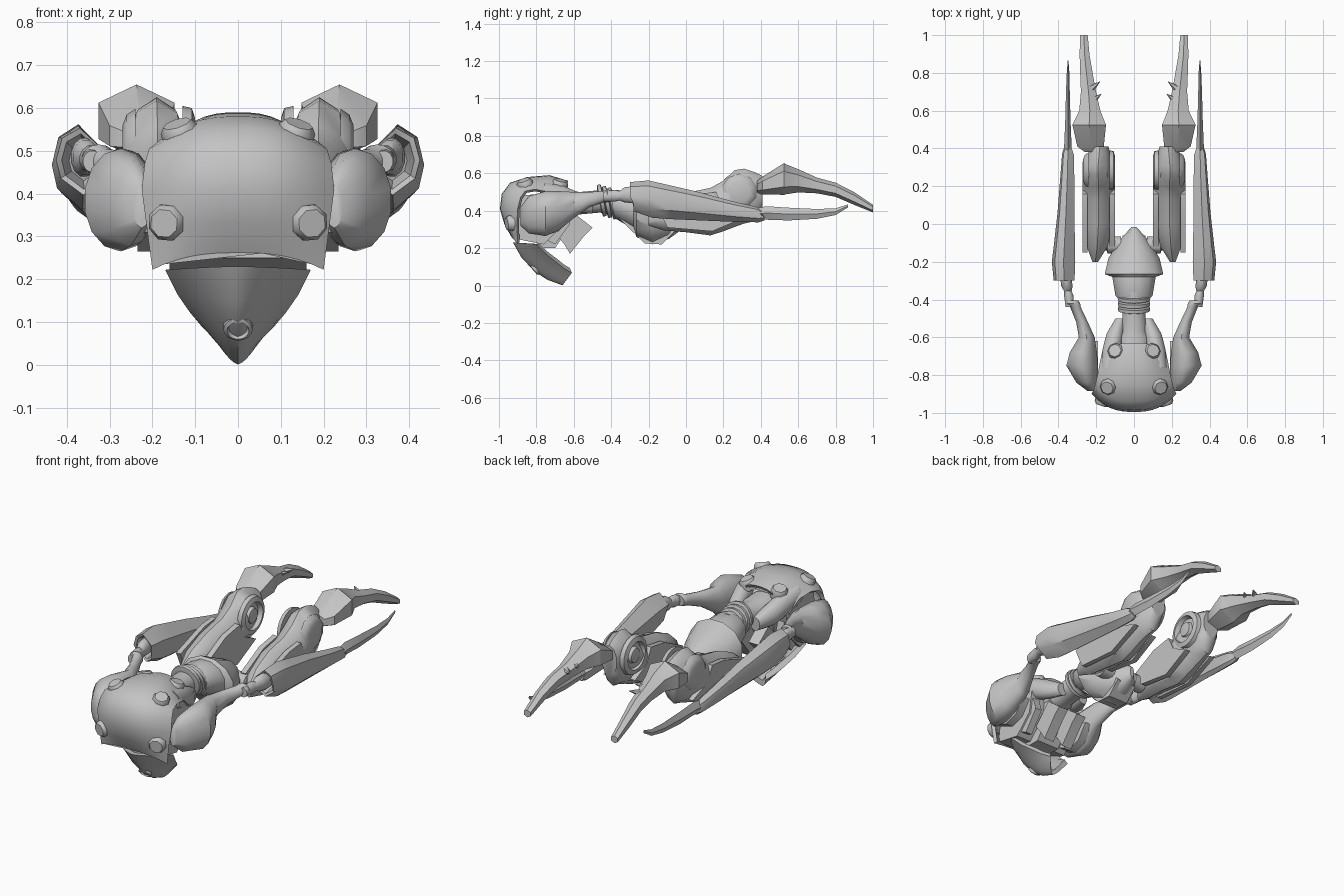
import bpy, bmesh, math
from mathutils import Vector

grey = bpy.data.materials.new("steel grey")
grey.diffuse_color = (0.55, 0.55, 0.55, 1)


def make(name, bm, mirror=False):
    bmesh.ops.recalc_face_normals(bm, faces=bm.faces)
    me = bpy.data.meshes.new(name)
    bm.to_mesh(me)
    bm.free()
    me.materials.append(grey)
    ob = bpy.data.objects.new(name, me)
    bpy.context.collection.objects.link(ob)
    if mirror:
        mod = ob.modifiers.new("mirror", 'MIRROR')
        mod.use_mirror_merge = False
    return ob


def skin(name, rings, mirror=False):
    """Closed skin over a list of point rings."""
    bm = bmesh.new()
    vs = [[bm.verts.new(p) for p in r] for r in rings]
    n = len(vs[0])
    for a, b in zip(vs, vs[1:]):
        for i in range(n):
            j = (i + 1) % n
            bm.faces.new((a[i], a[j], b[j], b[i]))
    bm.faces.new(vs[0])
    bm.faces.new(vs[-1])
    return make(name, bm, mirror)


def loft(name, secs, n=8, mirror=True, turn=0.5):
    """Sections (y, x, z, half width, half height) skinned along y."""
    dirs = [(math.cos(2 * math.pi * (i + turn) / n), math.sin(2 * math.pi * (i + turn) / n)) for i in range(n)]
    mx, mz = max(d[0] for d in dirs), max(d[1] for d in dirs)
    return skin(name, [[(x + rx * c / mx, y, z + rz * s / mz) for c, s in dirs]
                       for y, x, z, rx, rz in secs], mirror)


def shell(name, rows, power, focus, t=0.02, m=14):
    """Curved plate: rows hold centre (y, z) and edge (x, y, z)."""
    rings = []
    for cy, cz, ex, ey, ez in rows:
        outer = []
        for i in range(m + 1):
            u = 2 * i / m - 1
            k = abs(u) ** power
            outer.append(Vector((ex * u, cy + (ey - cy) * k, cz + (ez - cz) * k)))
        inner = [p + (Vector(focus) - p).normalized() * t for p in reversed(outer)]
        rings.append(outer + inner)
    return skin(name, rings)


def prism(name, pts, x0, x1, mirror=False):
    """(y, z) outline extruded across x."""
    return skin(name, [[(x, y, z) for y, z in pts] for x in (x0, x1)], mirror)


def turned(name, profile, pos, axis, n=24, mirror=True):
    """(radius, height) profile turned around an axis at pos."""
    q = Vector((0, 0, 1)).rotation_difference(Vector(axis))
    return skin(name, [[Vector(pos) + q @ Vector((r * math.cos(2 * math.pi * i / n), r * math.sin(2 * math.pi * i / n), h))
                        for i in range(n)] for r, h in profile], mirror)


# Chest carapace and pointed lower shield
shell("chest_carapace", [
    (-.935, .262, .20, -.90, .222), (-.972, .33, .213, -.905, .32),
    (-.995, .41, .225, -.90, .41), (-.985, .49, .218, -.885, .47),
    (-.94, .55, .208, -.86, .505), (-.85, .58, .195, -.81, .515),
    (-.73, .59, .18, -.73, .50), (-.63, .56, .165, -.66, .44)], 2.6, (0, -.75, .38))
shell("lower_shield", [
    (-.925, .23, .17, -.80, .222), (-.88, .15, .142, -.745, .165),
    (-.81, .075, .112, -.69, .122), (-.74, .03, .085, -.65, .09),
    (-.66, .001, .058, -.61, .068)], 1.5, (0, -.68, .22), .03)
turned("shield_nozzle", [(.018, -.05), (.02, -.01), (.026, .004), (.034, .0), (.036, -.06)],
       (0, -.812, .082), (0, -.75, -.66), 16, False)

# Bolts on the carapace
for name, pos, axis in [("front_bolt", (.165, -.935, .333), (.3, -.94, -.1)),
                        ("upper_bolt", (.135, -.86, .54), (.3, -.3, .9)),
                        ("rear_bolt", (.095, -.675, .538), (.25, .2, .94))]:
    turned(name, [(.044, -.03), (.044, .012), (.034, .026)], pos, axis, 8)

# Inner torso, back flaps and vents
prism("inner_torso", [(-.91, .25), (-.76, .22), (-.66, .32), (-.64, .44), (-.70, .50), (-.88, .48)], -.16, .16)
prism("torso_step", [(-.80, .20), (-.70, .20), (-.60, .35), (-.60, .42), (-.76, .42)], -.07, .07)
prism("back_vent", [(-.59, .38), (-.50, .31), (-.54, .27), (-.62, .17), (-.65, .22), (-.69, .27)], .03, .09, True)
prism("vent_rib", [(-.76, .25), (-.70, .22), (-.62, .33), (-.64, .40)], .11, .15, True)
loft("back_flap", [(-.76, .13, .50, .045, .05), (-.66, .118, .475, .048, .06),
                   (-.58, .10, .445, .045, .055), (-.50, .07, .42, .028, .035)], 12)

# Waist with ribs
loft("waist", [(-.68, 0, .44, .085, .07), (-.60, 0, .44, .085, .065), (-.57, 0, .44, .065, .06),
               (-.46, 0, .45, .06, .06), (-.36, 0, .44, .07, .07)], 16, False)
for i in range(3):
    y = -.45 + i * .028
    turned("waist_rib", [(.07, -.013), (.086, -.009), (.086, .009), (.07, .013)], (0, y, .455 - i * .008),
           (0, 1, .2), 16, False)

# Pelvis
loft("pelvis", [(-.40, 0, .44, .08, .06), (-.38, 0, .435, .098, .075), (-.28, 0, .40, .115, .10),
                (-.265, 0, .385, .155, .125), (-.18, 0, .345, .135, .125),
                (-.09, 0, .34, .08, .09), (-.015, 0, .335, .012, .03)], 12, False)
prism("pelvis_keel", [(-.36, .36), (-.22, .225), (-.13, .22), (-.06, .29), (-.12, .36)], -.06, .06)
turned("hip_axle", [(.045, 0), (.045, .07), (.03, .075), (.03, .14)], (.07, -.11, .35), (1, 0, 0), 12)

# Shoulders and upper arms
loft("upper_arm", [(-.885, .225, .37, .02, .05), (-.84, .25, .378, .055, .10),
                   (-.75, .275, .385, .083, .12), (-.68, .268, .40, .072, .105),
                   (-.60, .25, .43, .042, .07), (-.52, .275, .458, .031, .042),
                   (-.44, .31, .475, .028, .03), (-.42, .325, .48, .04, .035),
                   (-.405, .33, .48, .035, .03)], 14)
prism("shoulder_blade", [(-.86, .31), (-.76, .265), (-.68, .29), (-.62, .37), (-.72, .40), (-.86, .42)],
      .19, .235, True)
# Elbows
loft("elbow", [(-.44, .34, .475, .022, .025), (-.38, .345, .48, .025, .032), (-.355, .35, .48, .02, .025),
               (-.33, .355, .485, .03, .04), (-.29, .36, .485, .03, .045), (-.20, .36, .48, .025, .035)], 12)
# Forearms: canted hexagon open towards the elbow
hexagon = [(.0, 1), (.75, .7), (1, .05), (.8, -.5), (-.15, -1), (-.7, -.75), (-1, .35)]
skin("forearm", [[(x + rx * a, y + (.0 if b > 0 else .02), z + rz * b) for a, b in hexagon] for y, x, z, rx, rz in [
    (-.22, .365, .475, .03, .045), (-.295, .367, .475, .045, .065), (-.30, .37, .475, .055, .078),
    (-.20, .373, .462, .062, .10), (-.10, .368, .447, .055, .092), (.06, .36, .425, .045, .077),
    (.25, .353, .395, .037, .055), (.37, .35, .38, .031, .042), (.40, .35, .378, .02, .03)]], True)
# Forearm blades
loft("arm_blade", [(.36, .35, .38, .022, .03), (.43, .35, .388, .019, .036), (.55, .35, .382, .014, .034),
                   (.70, .35, .383, .01, .026), (.80, .349, .395, .007, .018), (.865, .349, .425, .002, .008)],
     4, True, 0)

# Thighs with side plates and knees
loft("thigh", [(-.20, .205, .35, .015, .03), (-.12, .195, .37, .055, .075), (0, .188, .39, .075, .105),
               (.13, .188, .395, .08, .127), (.20, .188, .425, .085, .135), (.26, .19, .465, .078, .152),
               (.31, .19, .478, .07, .147), (.37, .185, .475, .06, .13), (.41, .18, .50, .045, .085)], 10)
prism("thigh_side_plate", [(-.15, .42), (.06, .49), (.16, .50), (.2, .42), (.33, .37), (.14, .29), (-.10, .31)],
      .245, .272, True)
prism("thigh_inner_plate", [(-.12, .40), (.04, .48), (.16, .50), (.2, .42), (.3, .37), (.14, .29), (-.06, .32)],
      .10, .13, True)
turned("knee_outer", [(.098, 0), (.085, .02), (.06, .03)], (.24, .285, .50), (1, 0, 0), 10)
turned("knee_inner", [(.105, 0), (.1, .022), (.075, .03), (.066, .006), (.045, .006), (.038, .024), (.02, .028)],
       (.13, .285, .50), (-1, 0, 0))

# Clawed shins with small spikes
loft("shin_claw", [(.38, .22, .525, .04, .035), (.41, .23, .535, .07, .048), (.525, .237, .57, .089, .085),
                   (.535, .237, .568, .084, .08), (.60, .234, .56, .056, .062), (.70, .241, .535, .04, .042),
                   (.80, .252, .512, .033, .038), (.90, .262, .465, .026, .034), (1.0, .265, .411, .02, .02)], 6)
for y, x, z in [(.655, .215, .56), (.72, .222, .55)]:
    turned("shin_spike", [(.018, 0), (.011, .025), (.001, .055)], (x, y, z), (-.75, .6, .2), 6)

# Smooth the rounded surfaces but keep hard edges
for ob in bpy.context.scene.objects:
    ob.select_set(True)
    bpy.context.view_layer.objects.active = ob
bpy.ops.object.shade_smooth_by_angle(angle=math.radians(38))
